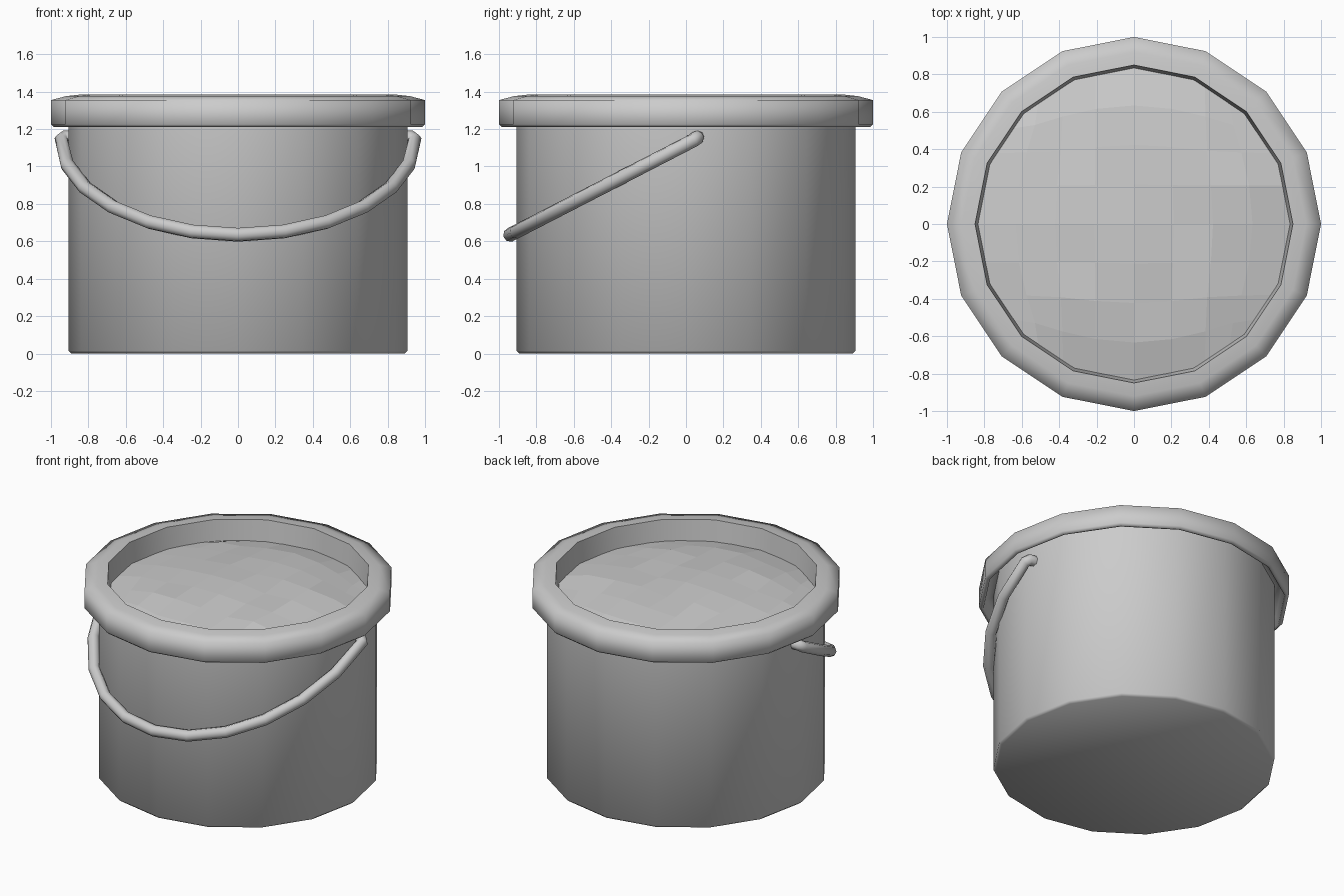
import bpy, bmesh, math, random

if "Cube" in bpy.data.objects:
    bpy.data.objects.remove(bpy.data.objects["Cube"])

random.seed(4)
SIDES = 16


def finish(bm, name, smooth_angle=None):
    bmesh.ops.recalc_face_normals(bm, faces=bm.faces)
    mesh = bpy.data.meshes.new(name)
    bm.to_mesh(mesh)
    bm.free()
    obj = bpy.data.objects.new(name, mesh)
    bpy.context.collection.objects.link(obj)
    if smooth_angle:
        bpy.ops.object.select_all(action='DESELECT')
        obj.select_set(True)
        bpy.context.view_layer.objects.active = obj
        bpy.ops.object.shade_smooth_by_angle(angle=math.radians(smooth_angle))
    return obj


def lathe(name, profile, angle, closed=False, cap=False):
    bm = bmesh.new()
    rings = [[bm.verts.new((r * math.cos(2 * math.pi * i / SIDES),
                            r * math.sin(2 * math.pi * i / SIDES), z))
              for i in range(SIDES)] for r, z in profile]
    pairs = list(zip(rings, rings[1:]))
    if closed:
        pairs.append((rings[-1], rings[0]))
    for a, b in pairs:
        for i in range(SIDES):
            j = (i + 1) % SIDES
            bm.faces.new((a[i], a[j], b[j], b[i]))
    if cap:
        bm.faces.new(rings[0])
    return finish(bm, name, angle)


# Bucket wall with closed bottom
lathe("bucket_body", [(0.89, 0), (0.907, 0.015), (0.907, 1.29)], 80, cap=True)

# Thick rolled rim with a hollow underside
lathe("rim", [(0.83, 1.20), (0.90, 1.29), (0.955, 1.28), (0.97, 1.213), (0.985, 1.21),
              (1.0, 1.225), (1.0, 1.355), (0.92, 1.376), (0.85, 1.384)], 80, closed=True)

# Uneven, domed contents: a square grid rounded into a disc
bm = bmesh.new()
N, R = 8, 0.845
HEIGHTS = [1.32, 1.316, 1.306, 1.288, 1.235]   # centre to edge
grid = []
for i in range(N + 1):
    row = []
    for j in range(N + 1):
        u, v = 2 * i / N - 1, 2 * j / N - 1
        m, d = max(abs(u), abs(v)), math.hypot(u, v)
        k = 1 + m * m * (m / d - 1) if d else 1
        # the outer ring lies exactly on the circle
        x, y = R * u * k, R * v * k
        t = min(math.hypot(x, y) / R * 4, 4)
        a = min(int(t), 3)
        z = HEIGHTS[a] + (HEIGHTS[a + 1] - HEIGHTS[a]) * (t - a)
        if m < 1:
            z += random.uniform(-0.013, 0.013)
        row.append(bm.verts.new((x, y, z)))
    grid.append(row)
for i in range(N):
    for j in range(N):
        bm.faces.new((grid[i][j], grid[i + 1][j], grid[i + 1][j + 1], grid[i][j + 1]))
finish(bm, "contents")

# Wire handle hanging forward, with ends hooked into the wall
path = [(-0.89, 0.06, 1.155), (-0.925, 0.06, 1.155)]
for i in range(13):
    t = math.pi * i / 12
    s = math.sin(t)
    path.append((-0.945 * math.cos(t), 0.04 - 0.98 * s, 1.14 - 0.505 * s))
path += [(0.925, 0.06, 1.155), (0.89, 0.06, 1.155)]
curve = bpy.data.curves.new("handle", 'CURVE')
curve.dimensions = '3D'
curve.bevel_depth = 0.038
curve.bevel_resolution = 2
curve.use_fill_caps = True
spline = curve.splines.new('POLY')
spline.points.add(len(path) - 1)
for p, co in zip(spline.points, path):
    p.co = (*co, 1)
handle = bpy.data.objects.new("handle", curve)
bpy.context.collection.objects.link(handle)
bpy.ops.object.select_all(action='DESELECT')
handle.select_set(True)
bpy.context.view_layer.objects.active = handle
bpy.ops.object.convert(target='MESH')
bpy.ops.object.shade_smooth_by_angle(angle=math.radians(50))
